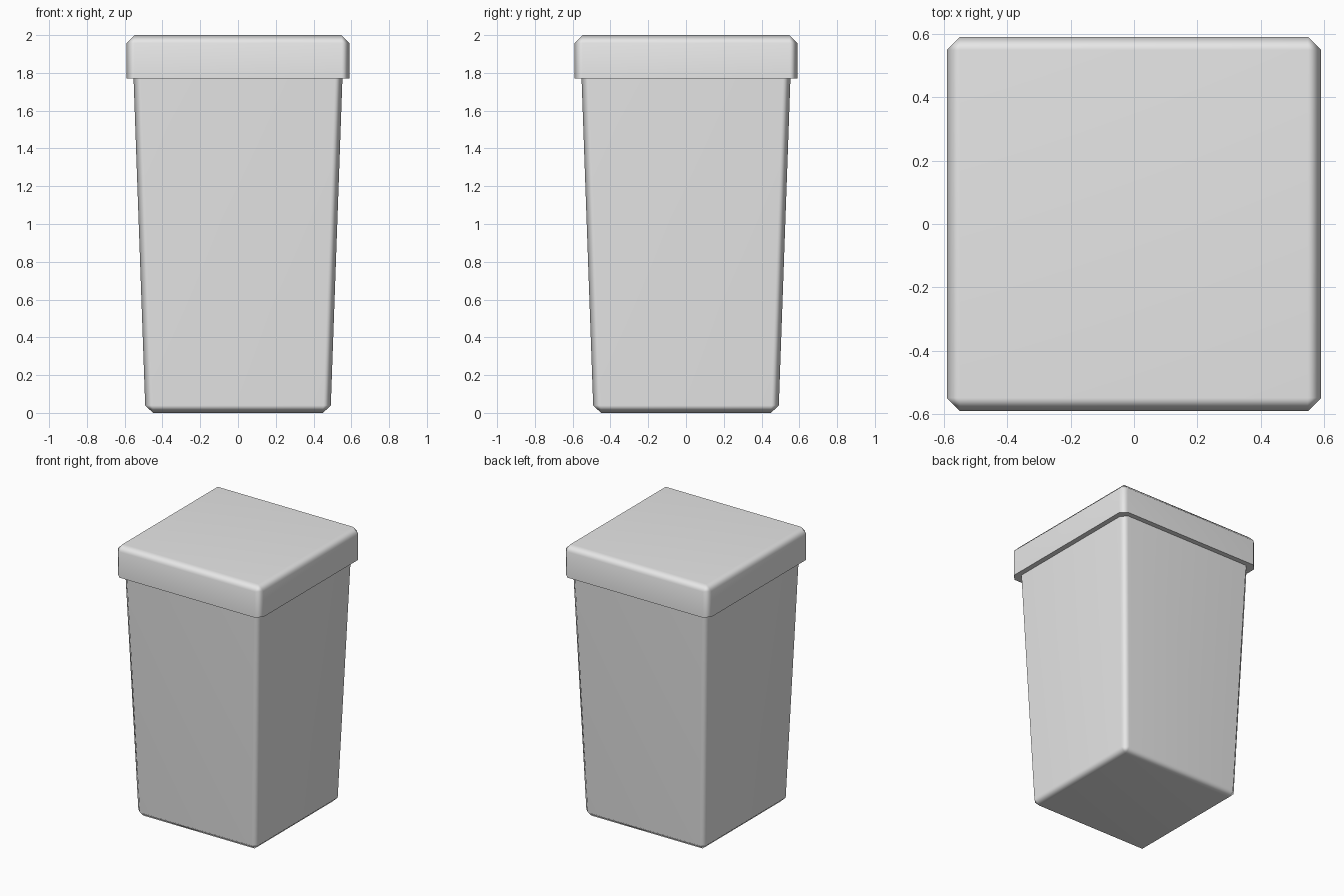
import bpy, bmesh, math

cube = bpy.data.objects.get("Cube")
if cube:
    bpy.data.objects.remove(cube, do_unlink=True)

grey = bpy.data.materials.new("plain grey")
grey.use_nodes = True
colour = (0.8, 0.8, 0.8, 1.0)
grey.diffuse_color = colour
grey.node_tree.nodes["Principled BSDF"].inputs["Base Color"].default_value = colour


def chamfered_box(name, low, high, half_low, half_high, chamfer, sharp_end):
    """Square tapered box, chamfered everywhere except around the end at sharp_end."""
    bm = bmesh.new()
    bmesh.ops.create_cube(bm, size=2)
    for v in bm.verts:
        top = v.co.z > 0
        half = half_high if top else half_low
        v.co.x *= half
        v.co.y *= half
        v.co.z = high if top else low
    edges = [e for e in bm.edges
             if not all(abs(v.co.z - sharp_end) < 1e-4 for v in e.verts)]
    bmesh.ops.bevel(bm, geom=edges, offset=chamfer, segments=1,
                    affect='EDGES', profile=0.5)
    bmesh.ops.recalc_face_normals(bm, faces=bm.faces)
    mesh = bpy.data.meshes.new(name)
    bm.to_mesh(mesh)
    bm.free()
    mesh.materials.append(grey)
    obj = bpy.data.objects.new(name, mesh)
    bpy.context.collection.objects.link(obj)

    # Soft chamfers, flat large faces, crisp rim
    bpy.ops.object.select_all(action='DESELECT')
    obj.select_set(True)
    bpy.context.view_layer.objects.active = obj
    bpy.ops.object.shade_smooth_by_angle(angle=math.radians(60))
    weighted = obj.modifiers.new("even shading", 'WEIGHTED_NORMAL')
    weighted.keep_sharp = True
    return obj


# Tapered container, its open-ended top tucked into the lid
chamfered_box("bin_body", 0.0, 1.8, 0.49, 0.554, 0.04, 1.8)

# Overhanging lid with a crisp lower rim
chamfered_box("lid", 1.77, 2.0, 0.59, 0.59, 0.042, 1.77)
